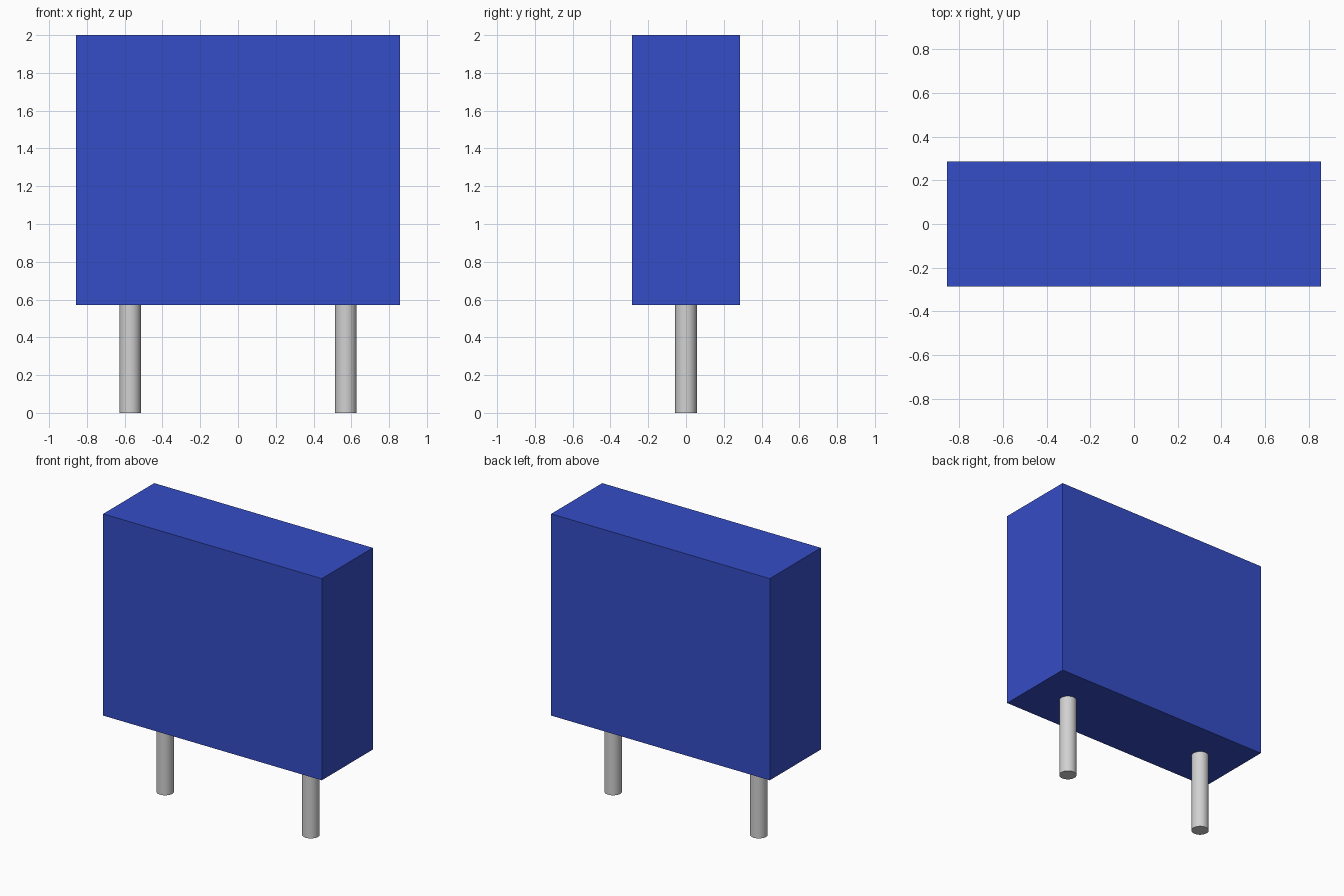
import bpy
import math

cube = bpy.data.objects.get("Cube")
if cube:
    bpy.data.objects.remove(cube, do_unlink=True)


def make_material(name, rgb):
    mat = bpy.data.materials.new(name)
    mat.use_nodes = True
    colour = (*rgb, 1.0)
    mat.diffuse_color = colour
    mat.node_tree.nodes["Principled BSDF"].inputs["Base Color"].default_value = colour
    return mat


blue = make_material("blue casing", (0.036, 0.075, 0.57))
grey = make_material("light grey metal", (0.64, 0.64, 0.64))

BODY = (1.714, 0.571, 1.429)    # width, depth, height
PIN_RADIUS, PIN_LENGTH, PIN_X = 0.057, 0.571, 0.571

# Box-shaped casing
bpy.ops.mesh.primitive_cube_add(size=1, location=(0, 0, PIN_LENGTH + BODY[2] / 2))
body = bpy.context.object
body.name = "body"
body.scale = BODY
bpy.ops.object.transform_apply(location=False, rotation=False, scale=True)
body.data.materials.append(blue)

# Two round pins below the casing
for name, side in (("left_pin", 1), ("right_pin", -1)):
    bpy.ops.mesh.primitive_cylinder_add(vertices=32, radius=PIN_RADIUS, depth=PIN_LENGTH,
                                        location=(side * PIN_X, 0, PIN_LENGTH / 2))
    pin = bpy.context.object
    pin.name = name
    pin.data.materials.append(grey)
    bpy.ops.object.shade_smooth_by_angle(angle=math.radians(30))
